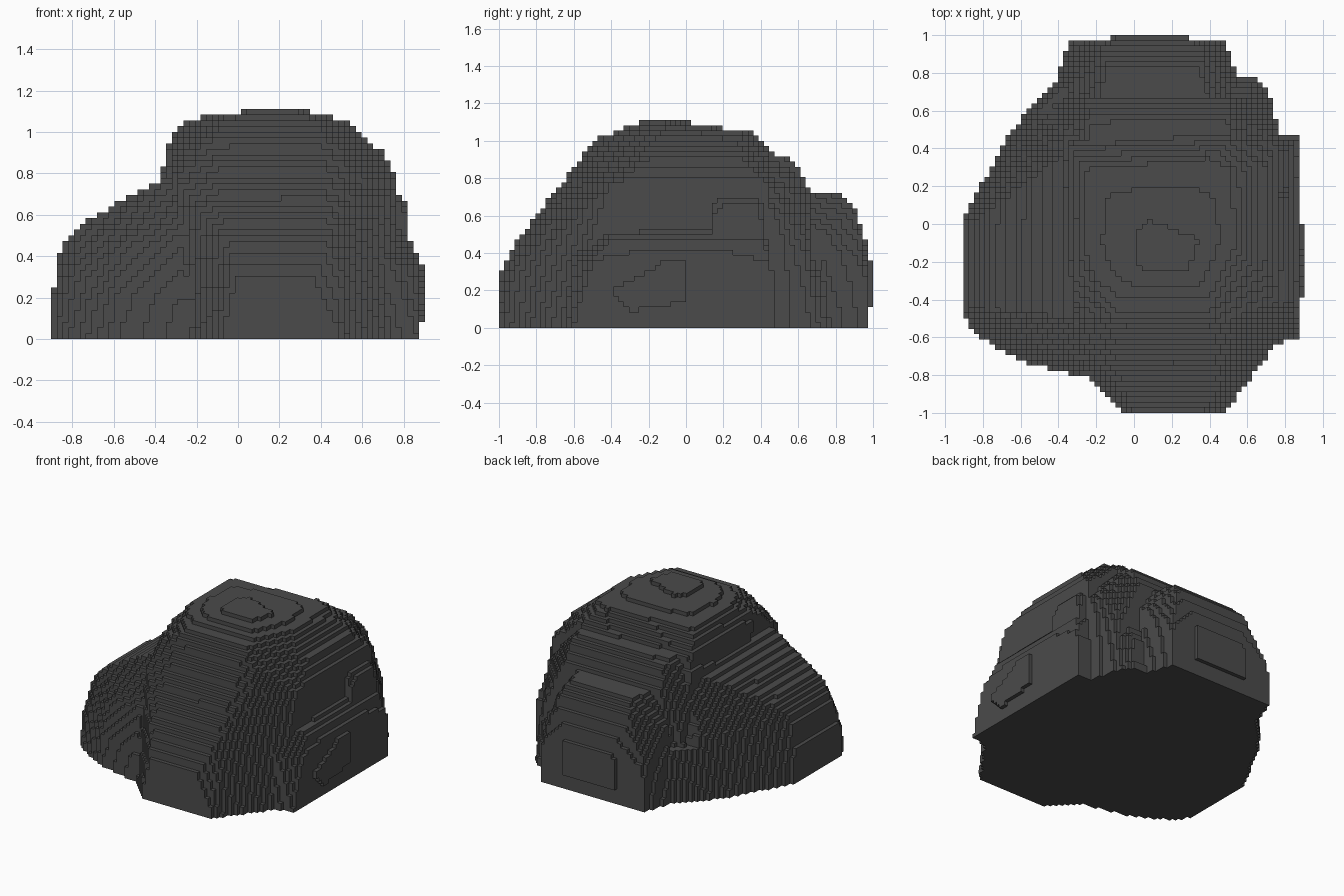
import bpy, bmesh
from mathutils import Vector
from mathutils.bvhtree import BVHTree

C = 1 / 36                      # block size
NX, NY, NZ = 65, 72, 40         # block grid

# Each lobe is the convex hull of a few (x, y, z) points
core = [(.05, -.24, 1.1), (.28, -.24, 1.1), (.33, -.1, 1.1), (.08, 0, 1.1), (.02, -.1, 1.1),
        (-.2, -.27, 1.05), (-.05, -.38, 1.05), (.4, -.38, 1.05), (.53, -.1, 1.05), (.5, .28, 1.05),
        (.4, .34, 1.05), (-.26, .28, 1.05), (-.26, -.1, 1.055),
        (-.1, -.48, 1.01), (.4, -.48, 1.01), (-.33, -.33, .93), (-.25, -.5, .9), (.52, -.52, .9),
        (.7, -.2, .9), (.7, .3, .9), (.52, .45, .95), (-.35, .42, .93), (-.3, -.61, .75), (.52, -.65, .74),
        (.77, -.4, .75), (.77, .45, .75), (-.38, .5, .7), (-.07, -.89, .48), (.44, -.9, .47),
        (0, -1, .29), (.35, -1, .29), (-.07, -1, 0), (.48, -1, 0),
        (.5, -.92, .3), (.6, -.8, 0), (.6, -.76, .35), (.77, -.62, 0), (.77, .5, 0),
        (-.22, -.83, 0), (-.38, .5, 0)]
upper_back = [(-.25, .35, .93), (.5, .42, .95), (-.23, .59, .89), (.48, .59, .89), (-.26, .66, .72),
              (.52, .66, .72), (-.4, .55, .6), (.64, .58, .66), (-.42, .68, 0), (.71, .7, 0),
              (.68, .65, .4), (-.42, .62, .4), (.78, .47, 0), (.77, .45, .62), (-.35, .3, .8)]
back = [(-.2, .5, .73), (.42, .5, .73), (-.15, .83, .71), (.35, .83, .71), (-.17, .91, .64), (.38, .91, .64),
        (-.33, .96, .3), (.47, .96, .3), (-.07, .99, .36), (.25, .99, .36), (-.07, .99, .14), (.25, .99, .14),
        (-.35, .97, 0), (.48, .97, 0), (.55, .78, 0), (-.41, .76, 0), (-.35, .74, .5), (.52, .72, .5),
        (-.3, .4, 0), (.5, .4, 0)]
# Low filling between the back and side lobes
back_skirt = [(-.4, .78, 0), (-.54, .64, 0), (-.68, .45, 0), (.65, .77, 0), (.71, .7, 0), (.78, .47, 0),
              (-.38, .74, .35), (-.5, .6, .35), (-.6, .42, .4), (.61, .73, .3), (.68, .66, .3), (.76, .47, .4)]
left = [(-.3, -.5, .8), (-.3, .38, .8), (-.45, -.47, .73), (-.45, .3, .73), (-.63, -.45, .63), (-.63, .15, .62),
        (-.77, -.45, .54), (-.77, .05, .54), (-.82, -.45, .48), (-.82, .05, .48), (-.87, -.43, .4), (-.87, 0, .4),
        (-.9, -.5, .16), (-.9, .03, .18), (-.9, -.5, 0), (-.9, .03, 0), (-.82, -.6, 0), (-.57, -.74, 0),
        (-.57, -.72, .2), (-.3, -.79, .2), (-.2, -.83, 0), (-.55, -.65, .44), (-.27, -.73, .48), (-.8, -.55, .3),
        (-.68, .45, 0), (-.54, .64, 0), (-.3, .7, 0), (-.8, .12, .42), (-.63, .42, .42), (-.51, .58, .42),
        (-.4, .5, .62), (-.6, .3, .56)]
right = [(.7, -.5, .53), (.7, .42, .56), (.8, -.42, .5), (.8, .4, .53), (.84, -.42, .45), (.84, .4, .46),
         (.87, -.5, .33), (.89, -.38, .2), (.89, -.1, .35), (.89, -.02, .35), (.89, -.3, .1), (.89, -.02, .15),
         (.87, -.6, 0), (.87, .46, 0), (.87, .46, .3), (.75, -.64, 0), (.72, -.62, .35), (.7, .5, 0)]
right_knob = [(.7, .1, .72), (.7, .45, .72), (.82, .21, .66), (.82, .36, .66), (.82, .15, .6),
              (.82, .15, .55), (.83, .4, .55), (.7, .1, .45), (.7, .45, .45)]


def hull_tree(points):
    bm = bmesh.new()
    for p in points:
        bm.verts.new(p)
    bmesh.ops.convex_hull(bm, input=bm.verts[:])
    tree = BVHTree.FromBMesh(bm)
    bm.free()
    return tree


# Fill the block grid column by column
filled = set()
for tree in map(hull_tree, (core, upper_back, back, back_skirt, left, right, right_knob)):
    for i in range(NX):
        for j in range(NY):
            x, y = (i + .5 - NX / 2) * C, (j + .5 - NY / 2) * C
            top = tree.ray_cast(Vector((x, y, 3)), Vector((0, 0, -1)))[0]
            low = tree.ray_cast(Vector((x, y, -3)), Vector((0, 0, 1)))[0]
            if top and low:
                for k in range(max(0, round(low.z / C)), min(NZ, round(top.z / C))):
                    filled.add((i, j, k))

# Skin the exposed block sides
sides = {(1, 0, 0): [(1, 0, 0), (1, 1, 0), (1, 1, 1), (1, 0, 1)],
         (-1, 0, 0): [(0, 0, 0), (0, 0, 1), (0, 1, 1), (0, 1, 0)],
         (0, 1, 0): [(0, 1, 0), (0, 1, 1), (1, 1, 1), (1, 1, 0)],
         (0, -1, 0): [(0, 0, 0), (1, 0, 0), (1, 0, 1), (0, 0, 1)],
         (0, 0, 1): [(0, 0, 1), (1, 0, 1), (1, 1, 1), (0, 1, 1)],
         (0, 0, -1): [(0, 0, 0), (0, 1, 0), (1, 1, 0), (1, 0, 0)]}
index, verts, faces = {}, [], []
for (i, j, k) in sorted(filled):
    for (a, b, c), quad in sides.items():
        if (i + a, j + b, k + c) in filled:
            continue
        face = []
        for (u, v, w) in quad:
            key = (i + u, j + v, k + w)
            if key not in index:
                index[key] = len(verts)
                verts.append(((key[0] - NX / 2) * C, (key[1] - NY / 2) * C, key[2] * C))
            face.append(index[key])
        faces.append(face)

mesh = bpy.data.meshes.new("boulder")
mesh.from_pydata(verts, [], faces)
# Merge coplanar blocks into flat terraces
bm = bmesh.new()
bm.from_mesh(mesh)
bmesh.ops.dissolve_limit(bm, angle_limit=.01, verts=bm.verts[:], edges=bm.edges[:])
bm.to_mesh(mesh)
bm.free()
stone = bpy.data.materials.new("dark grey stone")
stone.diffuse_color = (.07, .07, .07, 1)
mesh.materials.append(stone)
bpy.context.collection.objects.link(bpy.data.objects.new("boulder", mesh))
